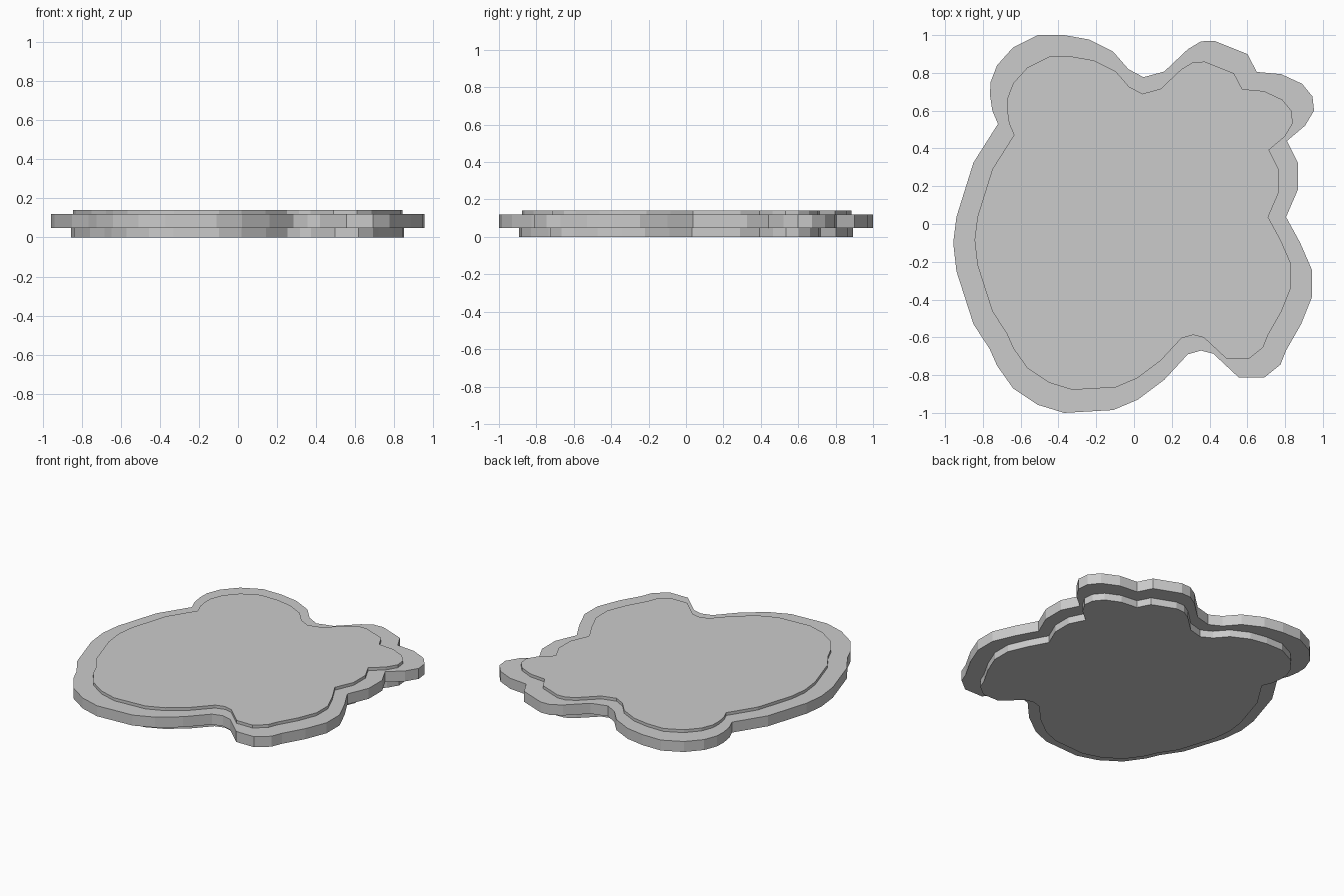
import bpy, bmesh

# Shared lobed outline, clockwise seen from above
OUTLINE = [
    (-.51, 1), (-.37, 1), (-.24, .977), (-.11, .912), (-.03, .82), (.05, .777),
    (.16, .807), (.285, .925), (.355, .967), (.425, .97), (.60, .90), (.65, .805),
    (.78, .793), (.89, .742), (.945, .675), (.953, .60), (.905, .52), (.81, .44),
    (.867, .325), (.867, .18), (.805, .037), (.88, -.10), (.943, -.245), (.943, -.385),
    (.885, -.53), (.805, -.67), (.775, -.745), (.69, -.813), (.555, -.813), (.42, -.687),
    (.355, -.67), (.285, -.69), (.16, -.825), (.02, -.93), (-.11, -.985), (-.25, -.993), (-.37, -1),
    (-.51, -.957), (-.64, -.87), (-.725, -.75), (-.765, -.66), (-.85, -.53), (-.94, -.25),
    (-.957, -.10), (-.94, .037), (-.85, .325), (-.72, .53), (-.75, .60),
    (-.762, .68), (-.76, .75), (-.725, .84), (-.64, .935),
]


def slab(name, scale, z0, z1, dy=0.0):
    """Extrude the outline, scaled, between two heights."""
    bm = bmesh.new()
    face = bm.faces.new([bm.verts.new((x * scale, y * scale + dy, z0)) for x, y in OUTLINE])
    top = bmesh.ops.extrude_face_region(bm, geom=[face], use_keep_orig=True)["geom"]
    bmesh.ops.translate(bm, vec=(0, 0, z1 - z0),
                        verts=[v for v in top if isinstance(v, bmesh.types.BMVert)])
    bmesh.ops.recalc_face_normals(bm, faces=bm.faces)
    mesh = bpy.data.meshes.new(name)
    bm.to_mesh(mesh)
    bm.free()
    bpy.context.collection.objects.link(bpy.data.objects.new(name, mesh))


slab("base_layer", 0.892, 0.0, 0.048)          # recessed underside
slab("wide_layer", 1.0, 0.048, 0.12)           # overhanging rim
slab("top_layer", 0.882, 0.12, 0.14, 0.004)    # thin raised surface
